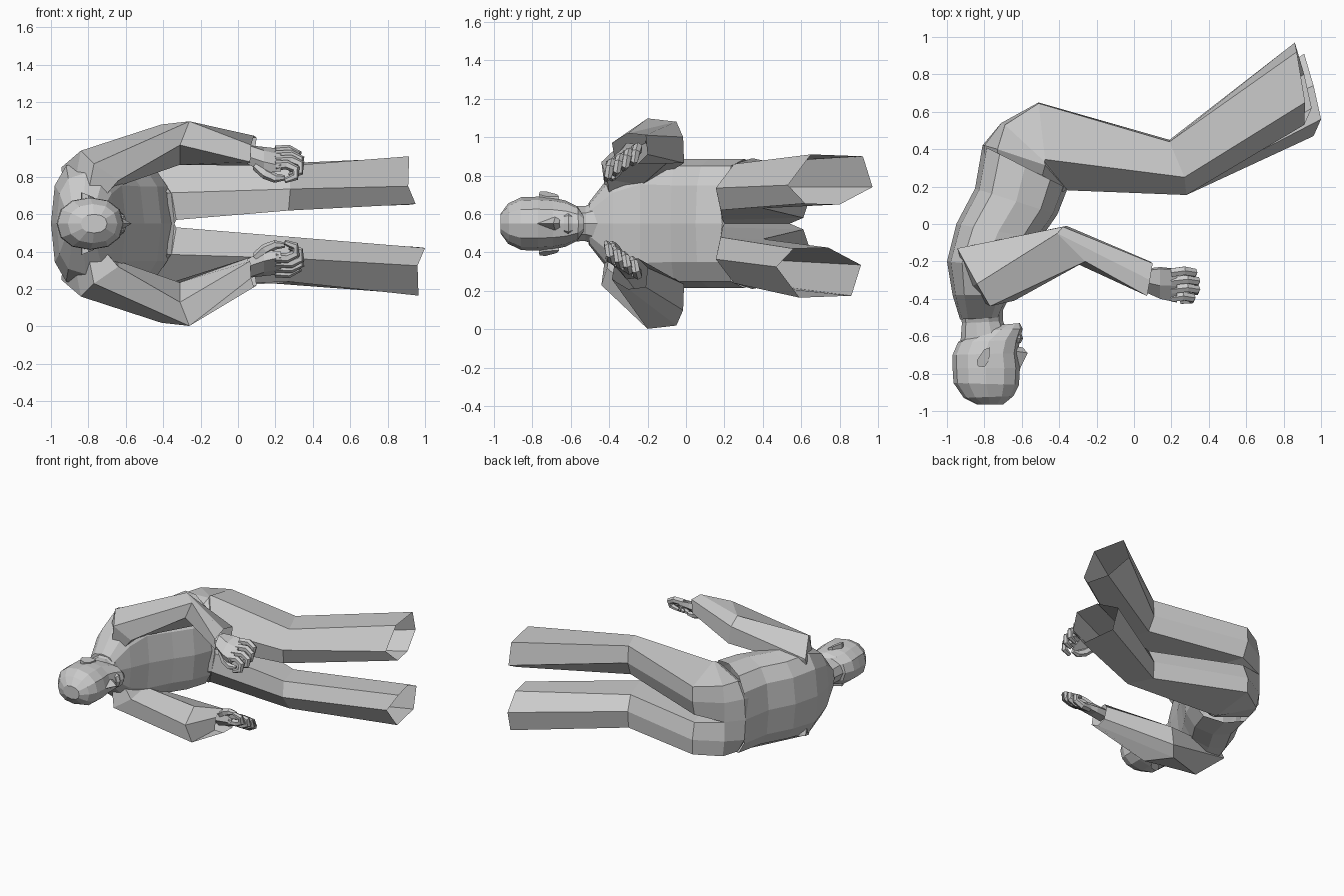
import bpy, bmesh
from math import cos, sin, pi
from mathutils import Vector

MID = 0.55  # height of the body's symmetry plane (figure lies on its side)


def loft(name, rings, cap_start=True, cap_end=True):
    """Skin equal-length closed rings into one flat-shaded mesh."""
    bm = bmesh.new()
    vs = [[bm.verts.new(p) for p in r] for r in rings]
    n = len(vs[0])
    for a, b in zip(vs, vs[1:]):
        for i in range(n):
            j = (i + 1) % n
            bm.faces.new((a[i], a[j], b[j], b[i]))
    if cap_start:
        bm.faces.new(vs[0])
    if cap_end:
        bm.faces.new(vs[-1])
    bmesh.ops.recalc_face_normals(bm, faces=bm.faces)
    me = bpy.data.meshes.new(name)
    bm.to_mesh(me)
    bm.free()
    ob = bpy.data.objects.new(name, me)
    bpy.context.collection.objects.link(ob)
    return ob


def sgn_pow(v, e):
    return (abs(v) ** e) * (1 if v >= 0 else -1)


def body_ring(xb, yb, xf, yf, hw, n=12, e=0.75):
    """Ring through a back point and a front point, with half width hw."""
    b, f = Vector((xb, yb, MID)), Vector((xf, yf, MID))
    c, h = (b + f) / 2, (f - b) / 2
    return [c + h * sgn_pow(cos(2 * pi * i / n), e)
            + Vector((0, 0, hw * sgn_pow(sin(2 * pi * i / n), e))) for i in range(n)]


def side_ring(pts, s, shift=(0, 0, 0)):
    """Points (x, y, distance from mid plane) placed on side s."""
    return [Vector((x + shift[0], y + shift[1], MID + s * (d + shift[2]))) for x, y, d in pts]


def tube(name, path, radii, n=6):
    rings = []
    path = [Vector(p) for p in path]
    for i, p in enumerate(path):
        t = (path[min(i + 1, len(path) - 1)] - path[max(i - 1, 0)]).normalized()
        u = t.cross(Vector((0, 1, 0))).normalized()
        v = t.cross(u)
        rings.append([p + radii[i] * (u * cos(2 * pi * k / n) + v * sin(2 * pi * k / n))
                      for k in range(n)])
    return loft(name, rings)


# shirt torso, open at the hem
loft("torso", [body_ring(*r) for r in (
    (-.81, .42, -.355, .19, .335),
    (-.85, .19, -.41, .05, .335),
    (-.95, .0, -.50, -.08, .335),
    (-1.0, -.2, -.60, -.24, .345),
    (-.97, -.38, -.66, -.38, .27),
    (-.93, -.51, -.72, -.50, .11))], cap_start=False)

# neck
loft("neck", [body_ring(*r, n=10, e=1) for r in (
    (-.93, -.46, -.70, -.46, .12),
    (-.92, -.53, -.70, -.52, .095),
    (-.93, -.66, -.66, -.62, .10))])

# head, chin to crown
loft("head", [body_ring(xb, yb, xf, yf, hw, 12, .9) for xb, yb, xf, yf, hw in (
    (-.72, -.54, -.61, -.53, .045),
    (-.83, -.57, -.595, -.56, .09),
    (-.94, -.63, -.61, -.62, .12),
    (-.97, -.70, -.62, -.69, .135),
    (-.97, -.77, -.61, -.77, .14),
    (-.965, -.85, -.615, -.86, .138),
    (-.91, -.93, -.645, -.92, .105),
    (-.84, -.965, -.70, -.965, .05))])

# nose: small wedge
loft("nose", [
    [(-.63, -.77, MID - .012), (-.61, -.775, MID), (-.63, -.77, MID + .012)],
    [(-.63, -.68, MID - .035), (-.568, -.69, MID), (-.63, -.68, MID + .035)],
    [(-.63, -.655, MID - .026), (-.595, -.66, MID), (-.63, -.655, MID + .026)]])

# lips
loft("mouth", [body_ring(-.68, y, x, y, w, 8, 1) for y, x, w in (
    (-.635, -.605, .05), (-.612, -.593, .06), (-.59, -.60, .05))])

# ears
for s in (1, -1):
    outline = ((-.77, -.66), (-.80, -.67), (-.84, -.73), (-.835, -.76), (-.80, -.765), (-.775, -.73))
    loft("ear", [side_ring([(x, y, .12) for x, y in outline], s),
                 side_ring([(x, y, .14 + (-.77 - x) * .4) for x, y in outline], s)])

# six-sided legs: front ridge, outer front, outer back, back, inner back, inner front
HEM = ((-.38, .17, .165), (-.49, .26, .29), (-.73, .34, .24),
       (-.80, .37, .15), (-.81, .38, .0), (-.37, .18, .0))
RIM = ((-.36, .185, .165), (-.475, .315, .332), (-.73, .40, .275),
       (-.80, .42, .16), (-.81, .42, .0), (-.345, .195, .0))
SEAT = ((-.357, .185, .165), (-.48, .335, .335), (-.69, .53, .275),
        (-.71, .54, .15), (-.71, .54, .0), (-.34, .20, .0))
HIP = ((-.355, .18, .165), (-.475, .345, .34), (-.51, .645, .265),
       (-.51, .65, .15), (-.50, .61, .03), (-.33, .19, .02))
KNEE = ((.28, .155, .185), (.27, .25, .31), (.19, .44, .32),
        (.19, .45, .19), (.20, .40, .08), (.27, .18, .07))
ANKLE = ((.91, .53, .20), (.915, .65, .36), (.87, .92, .35),
         (.86, .97, .19), (.91, .80, .10), (.95, .62, .105))
for s in (1, -1):
    shift = (0, 0, 0) if s > 0 else (.05, -.06, .025)
    loft("trouser_leg", [side_ring(r, s) for r in (HEM, RIM, SEAT, HIP, KNEE)]
         + [side_ring(ANKLE, s, shift)], cap_start=False, cap_end=False)

# six-sided sleeves, then hands on the same sideways shift
ROOT = ((-.80, -.42, .17), (-.88, -.34, .18), (-.93, -.18, .18),
        (-.80, -.12, .18), (-.68, -.25, .18), (-.70, -.40, .16))
SHOULDER = ((-.77, -.44, .32), (-.84, -.32, .39), (-.945, -.13, .30),
            (-.76, -.10, .26), (-.64, -.23, .20), (-.64, -.41, .23))
ELBOW = ((-.26, -.20, .547), (-.41, -.05, .53), (-.38, -.015, .45),
         (-.36, -.01, .315), (-.31, -.10, .315), (-.31, -.21, .42))
CUFF = ((.07, -.385, .42), (.085, -.30, .47), (.10, -.21, .46),
        (.085, -.20, .36), (.065, -.25, .31), (.065, -.37, .33))
WRIST = ((.05, -.36, .36), (.05, -.31, .42), (.05, -.25, .41),
         (.05, -.24, .36), (.05, -.27, .33), (.05, -.33, .32))
PALM = ((.14, -.40, .33), (.14, -.33, .39), (.14, -.24, .41),
        (.14, -.23, .37), (.14, -.29, .31), (.14, -.38, .27))
KNUCKLE = ((.23, -.42, .31), (.23, -.33, .37), (.23, -.24, .40),
           (.23, -.24, .37), (.23, -.32, .32), (.23, -.41, .28))
for s in (1, -1):
    d = (0, 0, 0 if s > 0 else -.13)
    loft("sleeve", [side_ring(ROOT, s), side_ring(SHOULDER, s),
                    side_ring(ELBOW, s), side_ring(CUFF, s, d)],
         cap_start=False, cap_end=False)
    loft("palm", [side_ring(r, s, d) for r in (WRIST, PALM, KNUCKLE)])
    # curled fingers
    for i in range(4):
        y, z = -.395 + .045 * i, .28 + .027 * i
        reach = (.31, .335, .335, .32)[i]
        path = [(.20, y, z + .03), (reach - .05, y + .01, z + .035), (reach, y, z + .01),
                (reach - .005, y - .01, z - .03), (reach - .06, y - .02, z - .05)]
        tube("finger", side_ring(path, s, d), (.026, .026, .024, .022, .014))
    # thumb
    tube("thumb", side_ring([(.10, -.34, .31), (.15, -.37, .265), (.20, -.385, .243),
                             (.25, -.38, .245)], s, d), (.03, .03, .025, .014))
